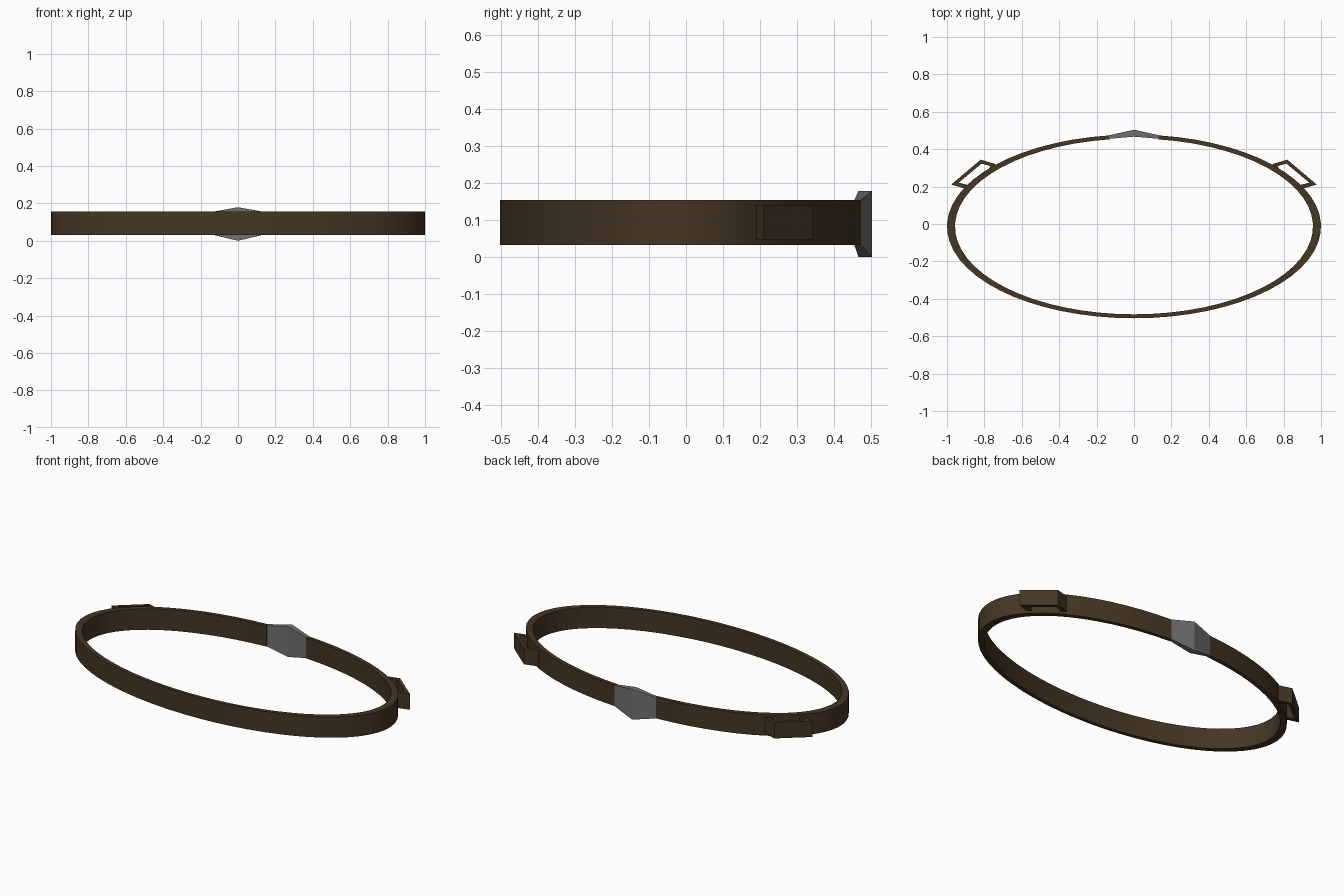
import bpy, bmesh, math

if "Cube" in bpy.data.objects:
    bpy.data.objects.remove(bpy.data.objects["Cube"])

def material(name, rgb):
    m = bpy.data.materials.new(name)
    m.diffuse_color = (*rgb, 1)
    m.use_nodes = True
    m.node_tree.nodes["Principled BSDF"].inputs["Base Color"].default_value = m.diffuse_color
    return m

leather = material("dark brown leather", (0.058, 0.037, 0.0175))
steel = material("grey metal", (0.165, 0.165, 0.168))

def sweep(name, sections, mat, smooth=False):
    """Skin a list of four-cornered sections into a capped solid."""
    bm = bmesh.new()
    rows = [[bm.verts.new(p) for p in s] for s in sections]
    for a, b in zip(rows, rows[1:]):
        for i in range(4):
            j = (i + 1) % 4
            bm.faces.new((a[i], a[j], b[j], b[i]))
    bm.faces.new(rows[0])
    bm.faces.new(rows[-1][::-1])
    bmesh.ops.recalc_face_normals(bm, faces=bm.faces)
    me = bpy.data.meshes.new(name)
    bm.to_mesh(me)
    bm.free()
    me.materials.append(mat)
    ob = bpy.data.objects.new(name, me)
    bpy.context.collection.objects.link(ob)
    if smooth:
        bpy.ops.object.select_all(action='DESELECT')
        bpy.context.view_layer.objects.active = ob
        ob.select_set(True)
        bpy.ops.object.shade_smooth_by_angle(angle=math.radians(30))
    return ob

def section(inner, outer, z0, z1):
    return [(*inner, z0), (*outer, z0), (*outer, z1), (*inner, z1)]

# Oval strap, open at the back where the buckle sits
Z0, Z1, CY, RY, IN = 0.032, 0.155, -0.013, 0.491, 0.957
start = math.acos(0.135)
span = 2 * math.pi - (math.pi - 2 * start)
N = 60
strap = []
for k in range(N + 1):
    t = start - span * k / N
    c, s = math.cos(t), math.sin(t)
    strap.append(section((IN * c, CY + IN * RY * s), (c, CY + RY * s), Z0, Z1))
sweep("strap", strap, leather, True)

# Pointed buckle plate, tallest and thickest in the middle
def buckle_end(sx):
    return section((sx * 0.129, 0.456), (sx * 0.135, 0.474), Z0, Z1)
sweep("buckle", [buckle_end(-1), section((0, 0.467), (0, 0.504), 0.0, 0.179),
                 buckle_end(1)], steel)

# Open loops on both sides, (inner, outer) pairs along each bracket
loop = [((0.775, 0.298), (0.745, 0.296)), ((0.767, 0.309), (0.742, 0.321)),
        ((0.815, 0.323), (0.82, 0.344)), ((0.937, 0.221), (0.977, 0.211)),
        ((0.885, 0.208), (0.892, 0.186))]
for side, sx in (("left", -1), ("right", 1)):
    sweep("loop_" + side,
          [section((sx * i[0], i[1]), (sx * o[0], o[1]), 0.047, 0.141) for i, o in loop],
          leather)
